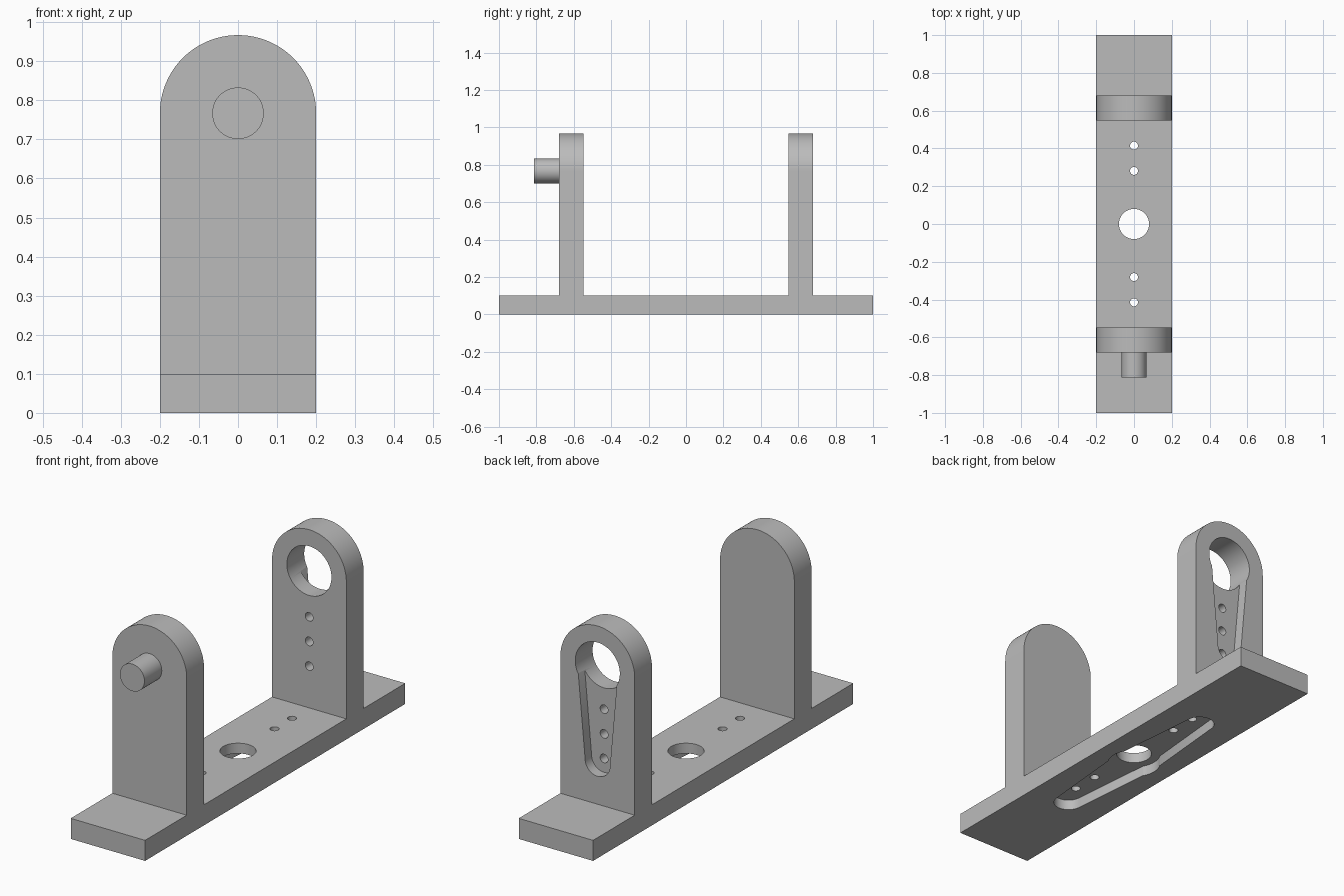
import bpy, bmesh
from math import sin, cos, pi

if "Cube" in bpy.data.objects:
    bpy.data.objects.remove(bpy.data.objects["Cube"], do_unlink=True)

grey = bpy.data.materials.new("plain grey")
grey.use_nodes = True
grey.diffuse_color = (0.5, 0.5, 0.5, 1)
grey.node_tree.nodes["Principled BSDF"].inputs["Base Color"].default_value = (0.5, 0.5, 0.5, 1)


def arc(u, v, r, start, end, steps=32):
    """Points along an arc, angles in radians."""
    angles = [start + (end - start) * i / steps for i in range(steps + 1)]
    return [(u + r * cos(a), v + r * sin(a)) for a in angles]


def circle(u, v, r, steps=48):
    return arc(u, v, r, 0, 2 * pi, steps)[:-1]


def prism(name, outline, axis, low, high):
    """Extrude a flat outline along y or z."""
    place = (lambda u, v, h: (u, v, h)) if axis == "z" else (lambda u, v, h: (u, h, v))
    bm = bmesh.new()
    rings = [[bm.verts.new(place(u, v, h)) for u, v in outline] for h in (low, high)]
    bm.faces.new(rings[0])
    bm.faces.new(rings[1])
    n = len(outline)
    for i in range(n):
        j = (i + 1) % n
        bm.faces.new((rings[0][i], rings[0][j], rings[1][j], rings[1][i]))
    bmesh.ops.recalc_face_normals(bm, faces=bm.faces)
    mesh = bpy.data.meshes.new(name)
    bm.to_mesh(mesh)
    bm.free()
    mesh.materials.append(grey)
    obj = bpy.data.objects.new(name, mesh)
    bpy.context.collection.objects.link(obj)
    return obj


def activate(obj):
    bpy.ops.object.select_all(action="DESELECT")
    obj.select_set(True)
    bpy.context.view_layer.objects.active = obj


def cut(obj, outline, axis, low, high):
    cutter = prism("cutter", outline, axis, low, high)
    cutter.hide_render = True
    activate(obj)
    mod = obj.modifiers.new("cut", "BOOLEAN")
    mod.operation, mod.solver, mod.object = "DIFFERENCE", "EXACT", cutter
    bpy.ops.object.modifier_apply(modifier=mod.name)
    bpy.data.objects.remove(cutter, do_unlink=True)


half, thick = 0.2, 0.1
inner, outer = 0.547, 0.68
axle_z = 0.767
pin_r, tip_r, hub_r = 0.021, 0.067, 0.12

# Base plate with a two-armed recess underneath, a hub hole and four pin holes
base = prism("base_plate", [(-half, -1), (half, -1), (half, 1), (-half, 1)], "z", 0, thick)
side = arc(0, 0.467, tip_r, pi, 0) + arc(0, 0, hub_r, pi / 6, -pi / 6)
cut(base, side + [(-u, -v) for u, v in side], "z", -0.1, 0.05)
cut(base, circle(0, 0, 0.08), "z", -0.1, 0.2)
for y in (-0.415, -0.281, 0.281, 0.415):
    cut(base, circle(0, y, pin_r, 24), "z", -0.1, 0.2)

# Round-topped uprights
arch = [(-half, thick), (half, thick)] + arc(0, axle_z, half, 0, pi, 48)
front = prism("front_upright", arch, "y", -outer, -inner)
back = prism("back_upright", arch, "y", inner, outer)

# Back upright: tapered arm recess behind, hub hole and three pin holes
low_z = 0.303
arm = [(0.109, axle_z), (-0.109, axle_z)] + arc(0, low_z, tip_r, pi, 2 * pi)
cut(back, arm, "y", outer - 0.05, outer + 0.1)
cut(back, circle(0, axle_z, hub_r, 64), "y", inner - 0.1, outer + 0.2)
for i in range(3):
    cut(back, circle(0, low_z + 0.12 * i, pin_r, 24), "y", inner - 0.1, outer + 0.1)

# Pivot peg on the front upright
peg = prism("pivot_peg", circle(0, axle_z, 0.066), "y", -0.813, -outer + 0.01)

for obj in (base, front, back, peg):
    activate(obj)
    bpy.ops.object.shade_smooth_by_angle(angle=pi / 6)
